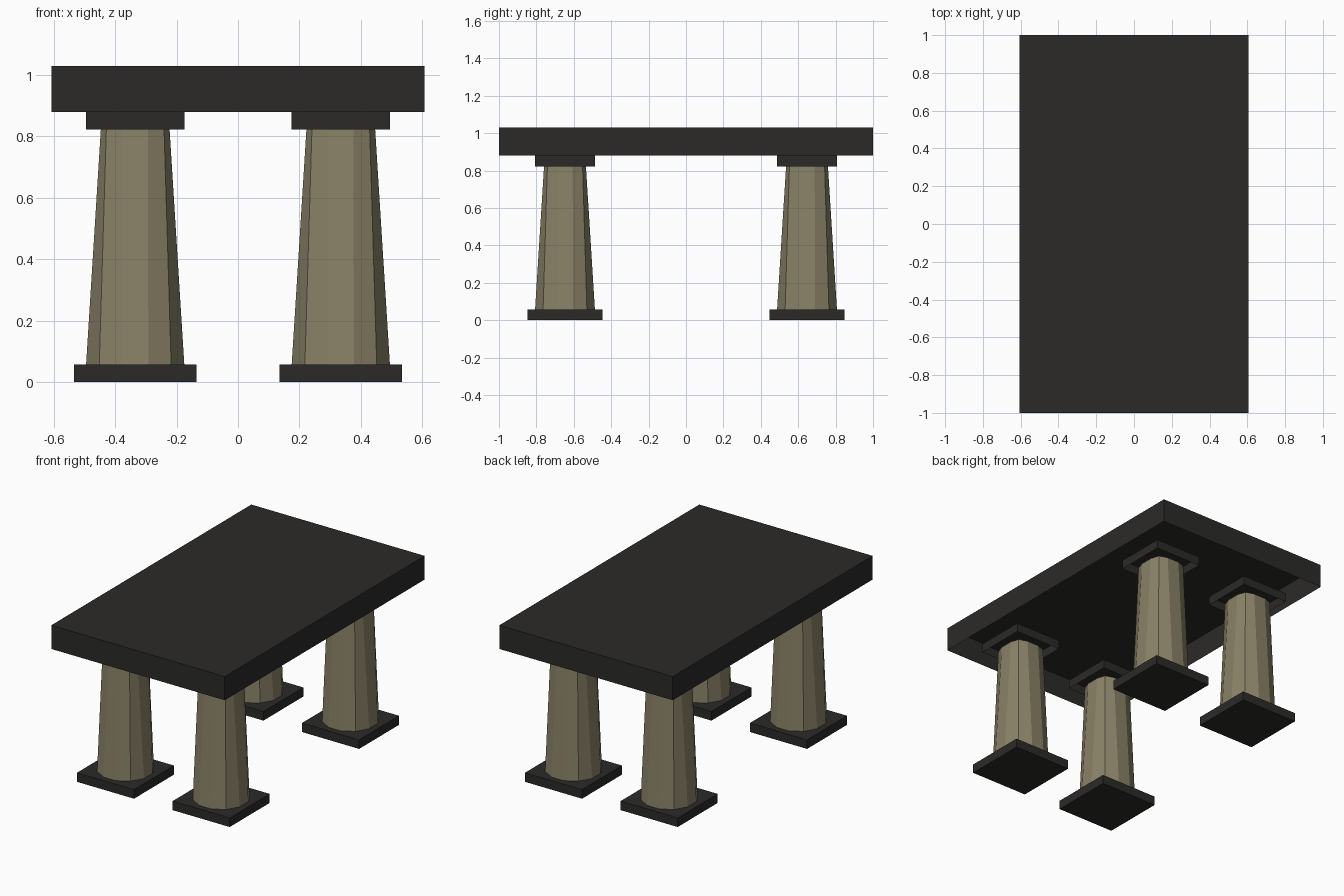
import bpy, bmesh

if "Cube" in bpy.data.objects:
    bpy.data.objects.remove(bpy.data.objects["Cube"])


def material(name, rgb):
    m = bpy.data.materials.new(name)
    m.diffuse_color = (*rgb, 1)
    m.use_nodes = True
    m.node_tree.nodes["Principled BSDF"].inputs["Base Color"].default_value = m.diffuse_color
    return m


DARK = material("dark_stone", (0.024, 0.023, 0.022))
TAN = material("tan_stone", (0.25, 0.22, 0.135))


def add_object(name, bm, mat):
    bmesh.ops.recalc_face_normals(bm, faces=bm.faces[:])
    me = bpy.data.meshes.new(name)
    bm.to_mesh(me)
    bm.free()
    me.materials.append(mat)
    ob = bpy.data.objects.new(name, me)
    bpy.context.collection.objects.link(ob)
    return ob


def box(name, x, y, hx, hy, z0, z1, open_bottom=False):
    bm = bmesh.new()
    bmesh.ops.create_cube(bm, size=2)
    for v in bm.verts:
        v.co = (x + v.co.x * hx, y + v.co.y * hy, z1 if v.co.z > 0 else z0)
    if open_bottom:
        bm.normal_update()
        low = [f for f in bm.faces if f.normal.z < -0.9]
        bmesh.ops.delete(bm, geom=low, context='FACES')
    return add_object(name, bm, DARK)


def ring(bm, x, y, z, flat, side, diag):
    """Twelve-sided ring: flats on the axes, one corner on each diagonal."""
    pts = []
    a, b = 1, 0
    for _ in range(4):
        for px, py in ((flat, -side), (flat, side), (diag, diag)):
            pts.append(bm.verts.new((x + px * a - py * b, y + px * b + py * a, z)))
        a, b = -b, a
    return pts


def column(name, x, y):
    bm = bmesh.new()
    low = ring(bm, x, y, 0.057, 0.16, 0.043, 0.117)
    high = ring(bm, x, y, 0.823, 0.112, 0.041, 0.094)
    for i in range(12):
        j = (i + 1) % 12
        bm.faces.new((low[i], low[j], high[j], high[i]))
    return add_object(name, bm, TAN)


# Table slab, hollow underneath
box("table_top", 0, 0, 0.607, 1.0, 0.88, 1.03, open_bottom=True)

# Four legs: plinth, tapered column, cap
for sx, side in ((-1, "left"), (1, "right")):
    for sy, end in ((-1, "front"), (1, "back")):
        x, y = sx * 0.335, sy * 0.647
        tag = f"{end}_{side}"
        box(f"{tag}_plinth", x, y, 0.2, 0.2, 0, 0.057)
        column(f"{tag}_column", x, y)
        box(f"{tag}_cap", x, y, 0.161, 0.161, 0.823, 0.88, open_bottom=True)
